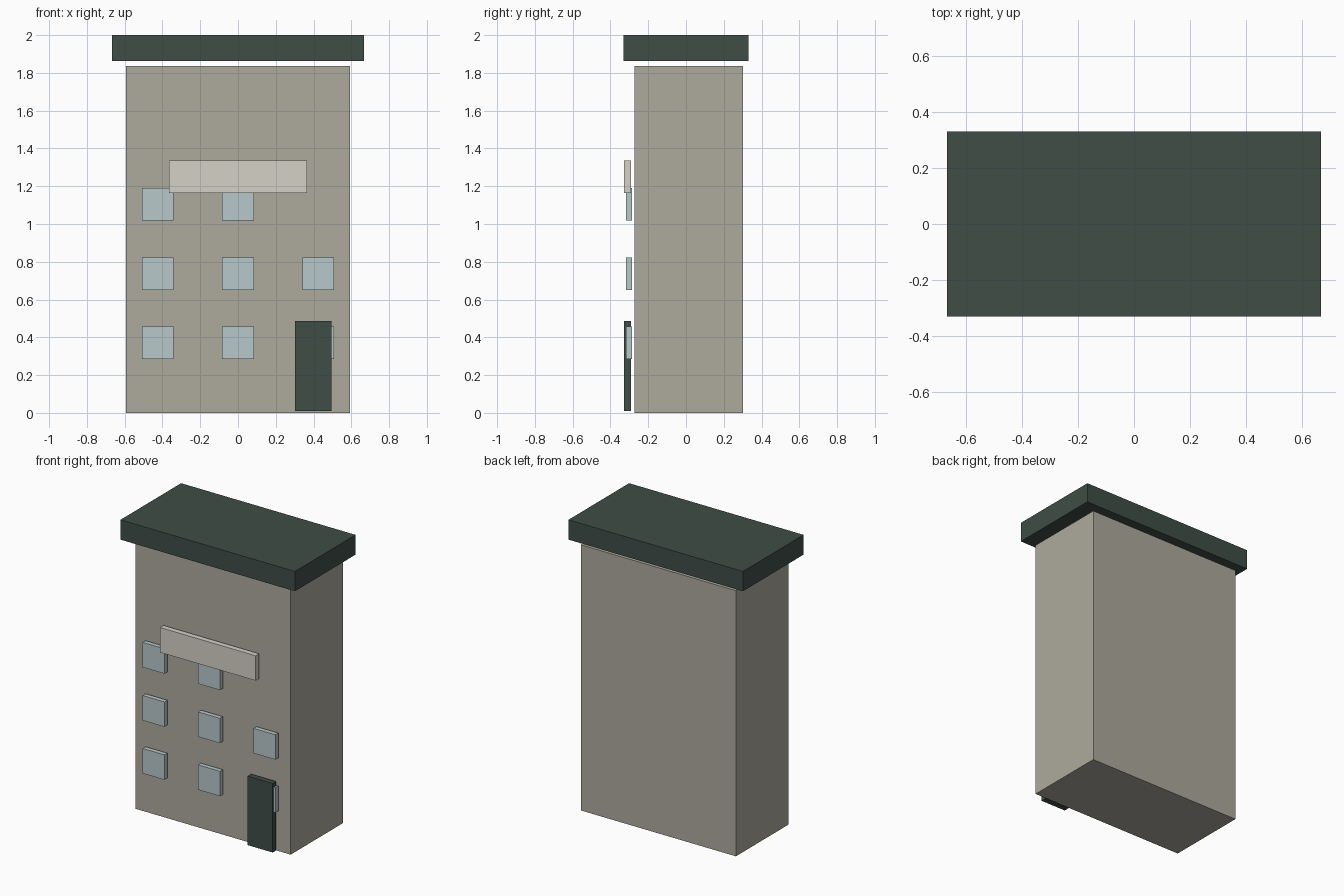
import bpy

if "Cube" in bpy.data.objects:
    bpy.data.objects.remove(bpy.data.objects["Cube"])


def material(name, rgb):
    m = bpy.data.materials.new(name)
    m.diffuse_color = (*rgb, 1.0)
    m.use_nodes = True
    m.node_tree.nodes["Principled BSDF"].inputs["Base Color"].default_value = m.diffuse_color
    return m


def box(name, x, y, z, mat):
    """Box from (min, max) ranges on each axis."""
    bpy.ops.mesh.primitive_cube_add(size=1, location=[(a + b) / 2 for a, b in (x, y, z)])
    ob = bpy.context.object
    ob.name = name
    ob.scale = [b - a for a, b in (x, y, z)]
    bpy.ops.object.transform_apply(location=False, rotation=False, scale=True)
    ob.data.materials.append(mat)
    return ob


wall = material("wall", (0.42, 0.40, 0.34))
dark = material("dark_green", (0.05, 0.075, 0.063))
glass = material("pale_glass", (0.48, 0.58, 0.60))
cream = material("cream", (0.66, 0.64, 0.57))

# Main block and overhanging flat roof, with a narrow gap between
box("building_body", (-0.593, 0.593), (-0.272, 0.302), (0, 1.836), wall)
box("roof_slab", (-0.667, 0.667), (-0.331, 0.331), (1.863, 2.0), dark)

# Fascia board and door, standing just off the front wall
box("fascia_board", (-0.365, 0.365), (-0.328, -0.290), (1.163, 1.335), cream)
box("front_door", (0.303, 0.495), (-0.328, -0.290), (0.01, 0.487), dark)

# Window grid; the top right opening is left out
W, H = 0.167, 0.172
for row, z in enumerate((0.371, 0.737, 1.104)):
    for col, x in enumerate((-0.424, 0.0, 0.424)):
        if (row, col) == (2, 2):
            continue
        box(f"window_{row + 1}_{col + 1}", (x - W / 2, x + W / 2),
            (-0.317, -0.285), (z - H / 2, z + H / 2), glass)
